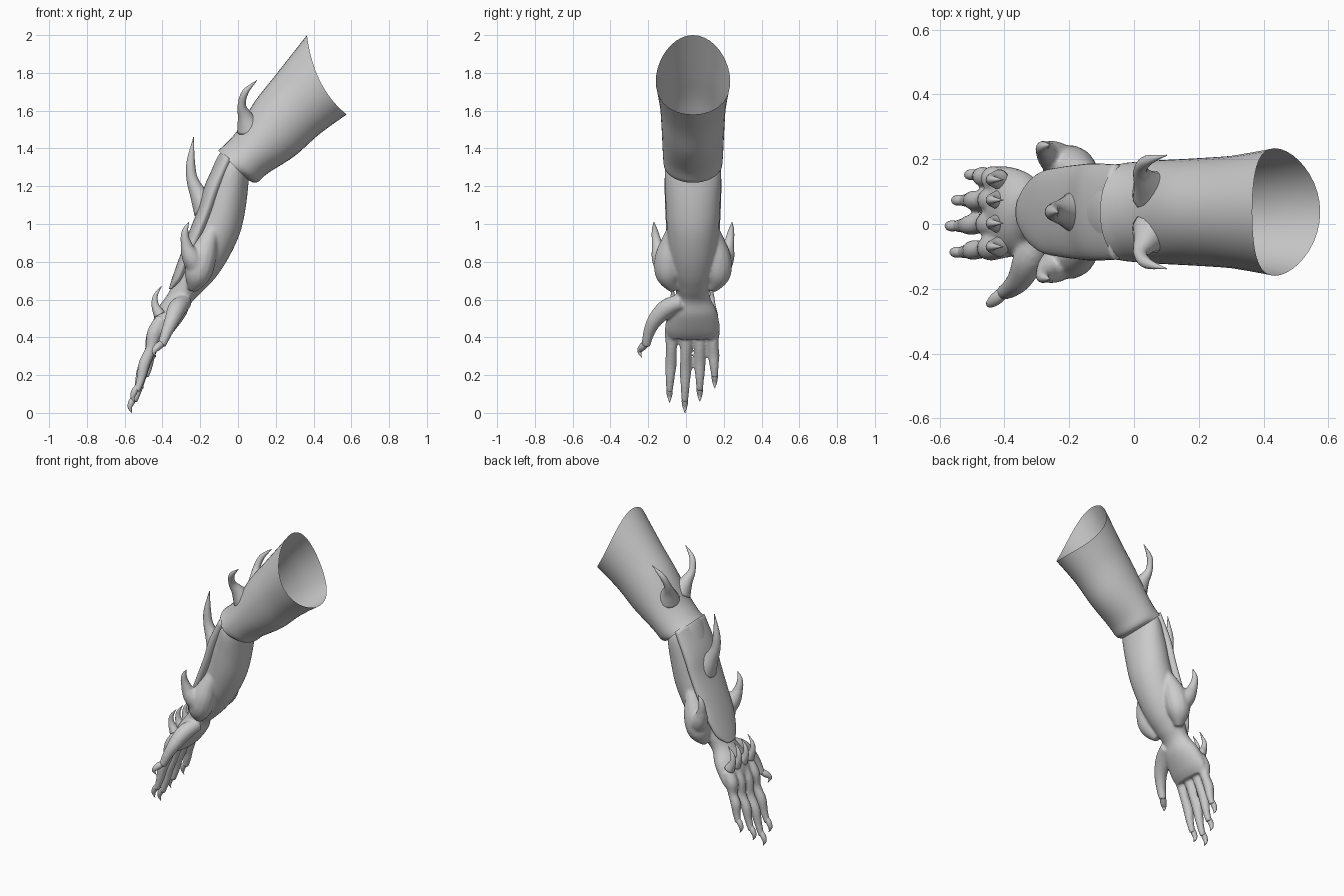
import bpy, bmesh, math
from mathutils import Vector

cube = bpy.data.objects.get("Cube")
if cube:
    bpy.data.objects.remove(cube)

MID = 0.037  # y of the arm's own symmetry plane
Y = Vector((0, 1, 0))

grey = bpy.data.materials.new("plain grey")
grey.use_nodes = True
grey.diffuse_color = (0.6, 0.6, 0.6, 1)
grey.node_tree.nodes["Principled BSDF"].inputs["Base Color"].default_value = (0.6, 0.6, 0.6, 1)


def smooth_rows(rows, steps):
    """Catmull-Rom interpolation of rows of numbers."""
    out = []
    for i in range(len(rows) - 1):
        p0, p1, p2 = rows[max(i - 1, 0)], rows[i], rows[i + 1]
        p3 = rows[min(i + 2, len(rows) - 1)]
        for s in range(steps):
            t = s / steps
            out.append([0.5 * (2 * b + (c - a) * t + (2 * a - 5 * b + 4 * c - d) * t * t
                               + (3 * b - a - 3 * c + d) * t ** 3)
                        for a, b, c, d in zip(p0, p1, p2, p3)])
    out.append(list(rows[-1]))
    return out


def loft(name, rings, caps=True):
    """Skin a list of equal point rings into one smooth object."""
    bm = bmesh.new()
    loops = [[bm.verts.new(p) for p in ring] for ring in rings]
    n = len(loops[0])
    for lo, hi in zip(loops, loops[1:]):
        for i in range(n):
            j = (i + 1) % n
            bm.faces.new((lo[i], lo[j], hi[j], hi[i]))
    if caps:
        bm.faces.new(loops[0])
        bm.faces.new(loops[-1])
    bmesh.ops.recalc_face_normals(bm, faces=bm.faces)
    mesh = bpy.data.meshes.new(name)
    bm.to_mesh(mesh)
    bm.free()
    mesh.materials.append(grey)
    mesh.shade_smooth()
    obj = bpy.data.objects.new(name, mesh)
    bpy.context.collection.objects.link(obj)
    return obj


def limb(name, rows, caps=True, sides=40, sag=0.0):
    """Rows: back edge x, z, front edge x, z, half width in y."""
    rows = smooth_rows(rows, 5)
    rings = []
    for k, (x1, z1, x2, z2, w) in enumerate(rows):
        mid = Vector(((x1 + x2) / 2, MID, (z1 + z2) / 2))
        a = Vector(((x1 - x2) / 2, 0, (z1 - z2) / 2))
        shift = Vector((-0.7, 0, -0.7)) * sag * max(0, 1 - k / 5)
        ring = []
        for i in range(sides):
            t = math.tau * i / sides
            ring.append(mid + a * math.cos(t) + Y * w * math.sin(t) + shift * math.sin(t) ** 2)
        rings.append(ring)
    return loft(name, rings, caps)


def tube(name, rows, sides=14, flip=False):
    """Rows: x, y, z, radius along a curved path."""
    rows = smooth_rows(rows, 5)
    pts = [Vector((x, 2 * MID - y if flip else y, z)) for x, y, z, r in rows]
    rings = []
    for k, p in enumerate(pts):
        t = (pts[min(k + 1, len(pts) - 1)] - pts[max(k - 1, 0)]).normalized()
        a = t.cross(Y).normalized()
        b = t.cross(a)
        r = max(rows[k][3], 0.002)
        rings.append([p + r * (a * math.cos(math.tau * i / sides) + b * math.sin(math.tau * i / sides))
                      for i in range(sides)])
    return loft(name, rings)


# Open upper sleeve
limb("upper_arm", [
    (0.365, 2.0, 0.575, 1.58, 0.197), (0.2, 1.79, 0.43, 1.475, 0.175),
    (0.09, 1.65, 0.30, 1.36, 0.166), (0.0, 1.5, 0.16, 1.27, 0.16),
    (-0.06, 1.43, 0.10, 1.22, 0.156), (-0.105, 1.39, 0.058, 1.23, 0.152)],
    caps=False, sag=0.05)

# Forearm running through the wrist into the palm
flesh = [limb("forearm_and_hand", [
    (-0.03, 1.42, 0.06, 1.28, 0.10), (-0.10, 1.37, 0.056, 1.22, 0.146),
    (-0.165, 1.22, 0.04, 1.08, 0.146), (-0.205, 1.08, 0.01, 0.95, 0.14),
    (-0.26, 0.93, -0.05, 0.82, 0.13), (-0.30, 0.82, -0.12, 0.715, 0.115),
    (-0.335, 0.72, -0.19, 0.64, 0.097), (-0.365, 0.64, -0.245, 0.585, 0.09),
    (-0.42, 0.56, -0.28, 0.51, 0.127), (-0.455, 0.47, -0.345, 0.425, 0.142),
    (-0.46, 0.41, -0.39, 0.385, 0.13)])]

# Fingers: y at root, y at tip, tip x, tip z
fingers = [("index", -0.07, -0.087, -0.535, 0.115), ("middle", 0.002, -0.006, -0.55, 0.06),
           ("ring", 0.074, 0.073, -0.53, 0.12), ("little", 0.137, 0.152, -0.49, 0.19)]
for name, y0, y1, tx, tz in fingers:
    root = Vector((-0.40, y0, 0.50))
    tip = Vector((tx, y1, tz))
    rows = []
    for f, bow, r in ((0, 0, 0.035), (0.2, 0.015, 0.04), (0.42, 0.005, 0.029),
                      (0.62, 0.012, 0.031), (0.82, 0.002, 0.024), (1, 0, 0.018)):
        p = root.lerp(tip, f)
        rows.append((p.x - bow, p.y, p.z, r))
    flesh.append(tube(name + "_finger", rows))
    # Hooked claw
    tube(name + "_claw", [(tx + 0.008, y1, tz + 0.03, 0.014), (tx - 0.012, y1, tz, 0.017),
                          (tx - 0.022, y1, tz - 0.03, 0.012), (tx - 0.012, y1, tz - 0.06, 0.001)])
    # Knuckle thorn
    tube(name + "_knuckle_thorn", [(-0.415, y0, 0.52, 0.032), (-0.438, y0, 0.57, 0.02),
                                   (-0.437, y0, 0.62, 0.012), (-0.405, y0, 0.67, 0.001)])

# Thumb
flesh.append(tube("thumb", [
    (-0.28, -0.02, 0.59, 0.04), (-0.32, -0.10, 0.555, 0.05), (-0.35, -0.165, 0.49, 0.04),
    (-0.38, -0.198, 0.42, 0.03), (-0.405, -0.212, 0.355, 0.023)]))
tube("thumb_claw", [(-0.40, -0.208, 0.37, 0.018), (-0.425, -0.23, 0.35, 0.02),
                    (-0.445, -0.246, 0.325, 0.012), (-0.435, -0.235, 0.295, 0.001)])

# Paired parts on both sides of the arm
for side, flip in (("left", False), ("right", True)):
    flesh.append(tube(side + "_wrist_pod", [
        (-0.11, 0.13, 1.02, 0.02), (-0.155, 0.15, 0.92, 0.05), (-0.19, 0.165, 0.82, 0.075),
        (-0.215, 0.165, 0.73, 0.07), (-0.24, 0.135, 0.65, 0.025)], flip=flip))
    flesh.append(tube(side + "_pod_horn_base", [
        (-0.20, 0.17, 0.75, 0.06), (-0.245, 0.205, 0.82, 0.052),
        (-0.27, 0.222, 0.875, 0.035), (-0.28, 0.232, 0.92, 0.023)], flip=flip))
    tube(side + "_pod_horn", [
        (-0.262, 0.22, 0.86, 0.034), (-0.28, 0.232, 0.92, 0.024),
        (-0.278, 0.24, 0.97, 0.015), (-0.26, 0.244, 1.01, 0.001)], flip=flip)
    tube(side + "_upper_horn", [
        (0.06, 0.10, 1.51, 0.07), (0.037, 0.13, 1.57, 0.04), (0.02, 0.165, 1.63, 0.022),
        (0.04, 0.195, 1.70, 0.017), (0.10, 0.212, 1.76, 0.001)], flip=flip)

# Blend the flesh parts into one skin
for obj in bpy.context.selected_objects:
    obj.select_set(False)
for obj in flesh:
    obj.select_set(True)
bpy.context.view_layer.objects.active = flesh[0]
bpy.ops.object.join()
skin = flesh[0]
remesh = skin.modifiers.new("blend", "REMESH")
remesh.mode = "VOXEL"
remesh.voxel_size = 0.008
remesh.use_smooth_shade = True
relax = skin.modifiers.new("relax", "SMOOTH")
relax.factor = 0.5
relax.iterations = 6

# Raised plate on the back of the forearm, with its horn
limb("forearm_plate", [
    (-0.085, 1.385, -0.02, 1.32, 0.147), (-0.17, 1.22, -0.08, 1.17, 0.150),
    (-0.212, 1.08, -0.13, 1.04, 0.146), (-0.27, 0.93, -0.19, 0.90, 0.138),
    (-0.315, 0.81, -0.25, 0.79, 0.125), (-0.35, 0.71, -0.29, 0.70, 0.095),
    (-0.366, 0.655, -0.34, 0.66, 0.045)])
tube("forearm_horn", [
    (-0.165, MID, 1.08, 0.075), (-0.21, MID, 1.16, 0.046), (-0.243, MID, 1.24, 0.03),
    (-0.25, MID, 1.33, 0.022), (-0.235, MID, 1.46, 0.001)])
